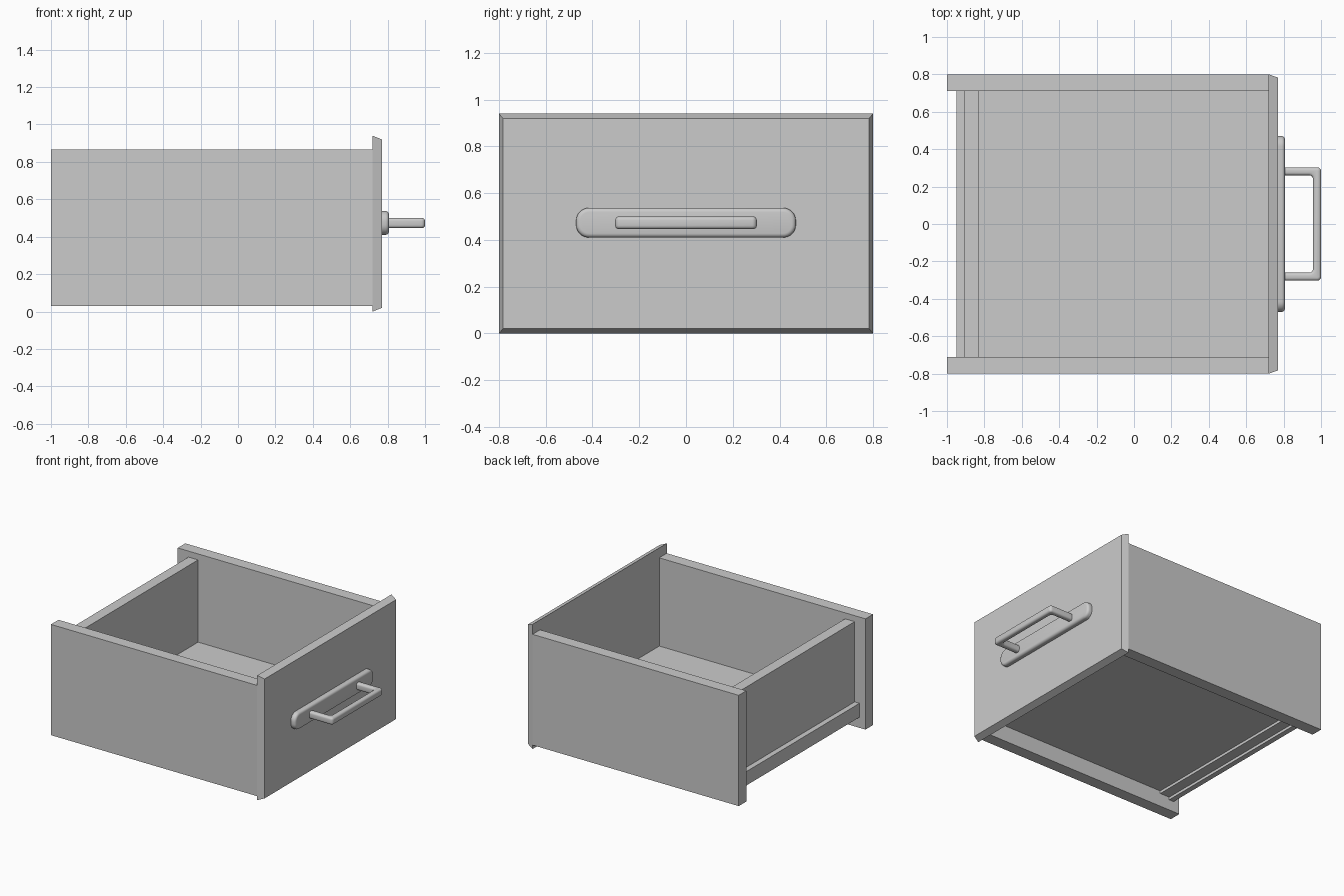
import bpy, bmesh
from mathutils import Vector

cube = bpy.data.objects.get("Cube")
if cube:
    bpy.data.objects.remove(cube, do_unlink=True)

grey = bpy.data.materials.new("plain_grey")
grey.use_nodes = True
colour = (0.6, 0.6, 0.6, 1)
grey.diffuse_color = colour
grey.node_tree.nodes["Principled BSDF"].inputs["Base Color"].default_value = colour


def finish(name, bm, smooth=False):
    bmesh.ops.recalc_face_normals(bm, faces=bm.faces)
    mesh = bpy.data.meshes.new(name)
    bm.to_mesh(mesh)
    bm.free()
    obj = bpy.data.objects.new(name, mesh)
    bpy.context.collection.objects.link(obj)
    mesh.materials.append(grey)
    if smooth:
        for o in bpy.context.selected_objects:
            o.select_set(False)
        obj.select_set(True)
        bpy.context.view_layer.objects.active = obj
        bpy.ops.object.shade_smooth_by_angle()
    return obj


def box_mesh(x, y, z):
    bm = bmesh.new()
    bmesh.ops.create_cube(bm, size=1)
    for v in bm.verts:
        v.co = Vector(r[0] if c < 0 else r[1] for c, r in zip(v.co, (x, y, z)))
    return bm


def round_edges(bm, edges, radius, segments):
    bmesh.ops.bevel(bm, geom=edges, offset=radius, segments=segments,
                    profile=0.5, affect='EDGES', clamp_overlap=True)


# Drawer box
inner = (-0.71, 0.71)
finish("left_side_panel", box_mesh((-1, 0.72), (0.71, 0.8), (0.03, 0.865)))
finish("right_side_panel", box_mesh((-1, 0.72), (-0.8, -0.71), (0.03, 0.865)))
finish("floor_panel", box_mesh((-0.83, 0.72), inner, (0.15, 0.2)))
finish("back_panel", box_mesh((-0.91, -0.83), inner, (0.13, 0.82)))
finish("back_rail", box_mesh((-0.95, -0.91), inner, (0.11, 0.215)))

# Front panel with a chamfered face
bm = box_mesh((0.72, 0.77), (-0.8, 0.8), (0, 0.94))
for v in bm.verts:
    if v.co.x > 0.75:
        v.co.y -= 0.017 if v.co.y > 0 else -0.017
        v.co.z -= 0.02 if v.co.z > 0.5 else -0.02
finish("front_panel", bm)

# Handle plate: rounded ends, then a rounded front rim
bm = box_mesh((0.77, 0.807), (-0.47, 0.47), (0.41, 0.537))
round_edges(bm, [e for e in bm.edges
                 if abs(e.verts[0].co.x - e.verts[1].co.x) > 0.01], 0.055, 8)
round_edges(bm, [e for e in bm.edges
                 if all(v.co.x > 0.8 for v in e.verts)], 0.018, 4)
finish("handle_plate", bm, True)

# Handle bar: a U outline raised to thickness, with softened edges
outline = [(0.8, 0.303), (1, 0.303), (1, -0.303), (0.8, -0.303),
           (0.8, -0.26), (0.957, -0.26), (0.957, 0.26), (0.8, 0.26)]
bm = bmesh.new()
face = bm.faces.new([bm.verts.new((x, y, 0.446)) for x, y in outline])
up = bmesh.ops.extrude_face_region(bm, geom=[face])
bmesh.ops.translate(bm, vec=(0, 0, 0.054),
                    verts=[v for v in up["geom"] if isinstance(v, bmesh.types.BMVert)])
round_edges(bm, [e for e in bm.edges if all(v.co.x > 0.9 for v in e.verts)
                 and abs(e.verts[0].co.z - e.verts[1].co.z) > 0.01], 0.02, 4)
round_edges(bm, [e for e in bm.edges if abs(e.verts[0].co.z - e.verts[1].co.z) < 0.001
                 and any(v.co.x > 0.81 for v in e.verts)], 0.016, 4)
finish("handle_bar", bm, True)
